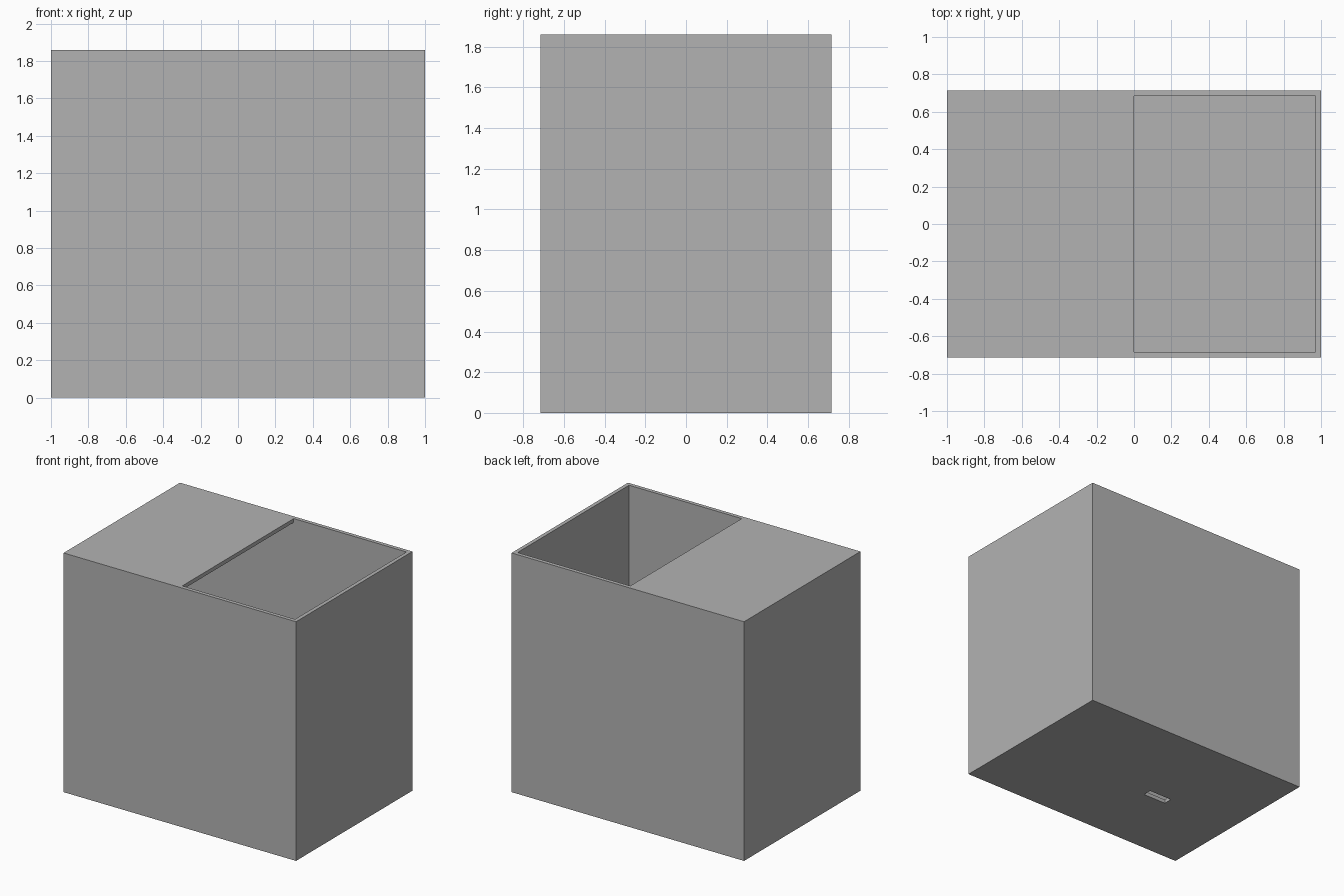
import bpy

cube = bpy.data.objects.get("Cube")
if cube:
    bpy.data.objects.remove(cube, do_unlink=True)

WIDTH, DEPTH, HEIGHT, WALL = 2.0, 1.43, 1.86, 0.03


def box(name, low, high):
    """Axis-aligned box between two opposite corners."""
    centre = [(a + b) / 2 for a, b in zip(low, high)]
    bpy.ops.mesh.primitive_cube_add(size=1, location=centre)
    obj = bpy.context.object
    obj.name = name
    obj.scale = [b - a for a, b in zip(low, high)]
    bpy.ops.object.transform_apply(location=True, rotation=False, scale=True)
    return obj


def cut(target, cutter):
    """Subtract the cutter from the target and remove it."""
    cutter.hide_render = True
    mod = target.modifiers.new("cut", 'BOOLEAN')
    mod.operation = 'DIFFERENCE'
    mod.solver = 'EXACT'
    mod.object = cutter
    bpy.context.view_layer.objects.active = target
    bpy.ops.object.modifier_apply(modifier=mod.name)
    bpy.data.objects.remove(cutter, do_unlink=True)


grey = bpy.data.materials.new("plain grey")
grey.use_nodes = True
colour = (0.45, 0.45, 0.45, 1)
grey.diffuse_color = colour
grey.node_tree.nodes["Principled BSDF"].inputs["Base Color"].default_value = colour

# Outer shell
x, y = WIDTH / 2, DEPTH / 2
shell = box("hollow_box", (-x, -y, 0), (x, y, HEIGHT))
shell.data.materials.append(grey)

# Hollow interior
ix, iy = x - WALL, y - WALL
cut(shell, box("cavity", (-ix, -iy, WALL), (ix, iy, HEIGHT - WALL)))

# Opening over the left half of the top
cut(shell, box("top_opening", (0, -iy, HEIGHT / 2), (ix, iy, HEIGHT + WALL)))

# Small slot through the floor
cut(shell, box("floor_slot", (-0.39, -0.11, -WALL), (-0.19, -0.04, 2 * WALL)))
